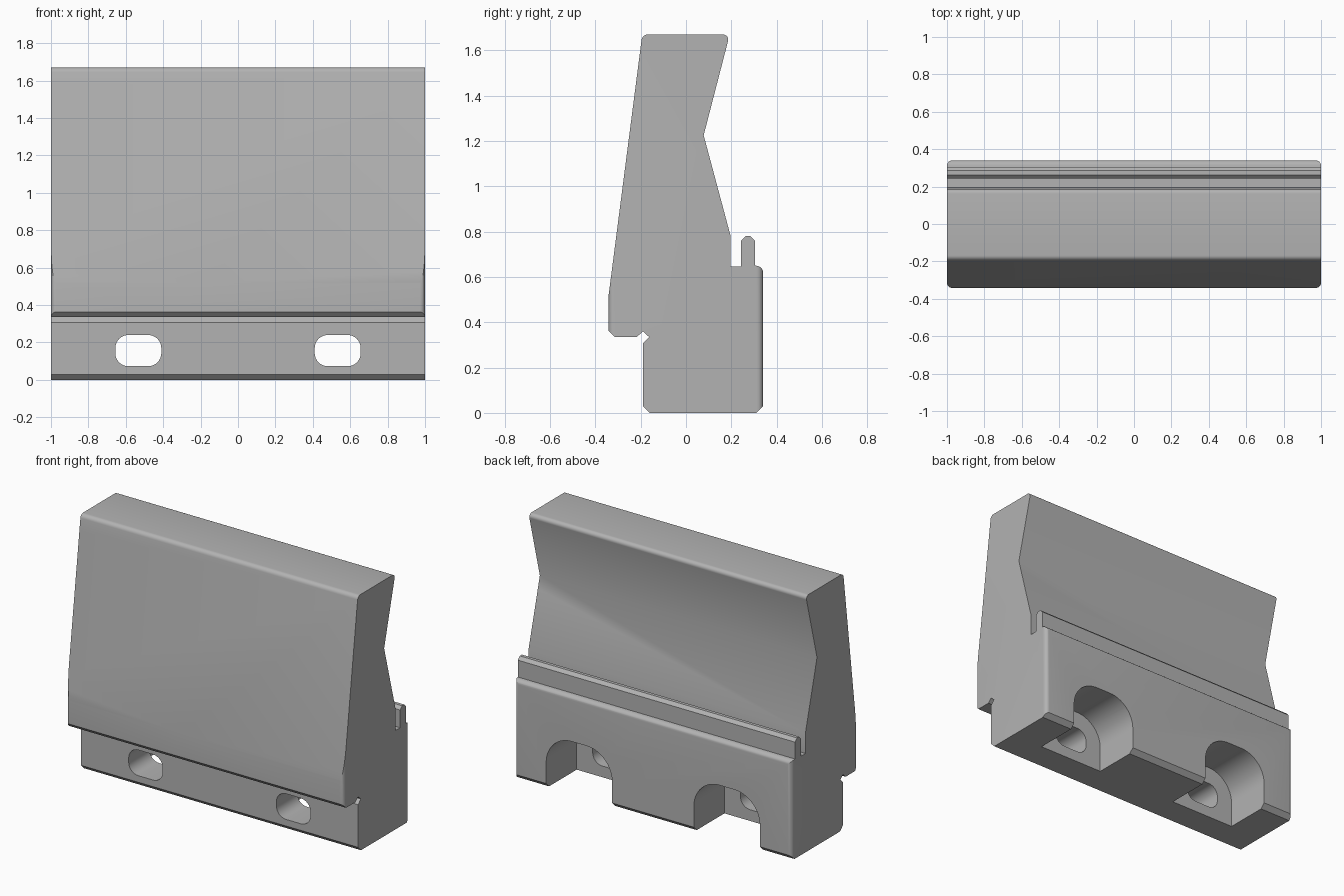
import bpy, math
from mathutils import Vector

cube = bpy.data.objects.get("Cube")
if cube:
    bpy.data.objects.remove(cube, do_unlink=True)

grey = bpy.data.materials.new("light_grey")
grey.use_nodes = True
color = (0.45, 0.45, 0.45, 1)
grey.diffuse_color = color
grey.node_tree.nodes["Principled BSDF"].inputs["Base Color"].default_value = color


def fillet(corners):
    """Corners are (u, v, setback, segments); one segment gives a chamfer."""
    out = []
    for i, (u, v, r, n) in enumerate(corners):
        p = Vector((u, v))
        if not r:
            out.append(p)
            continue
        a = (Vector(corners[i - 1][:2]) - p).normalized()
        b = (Vector(corners[(i + 1) % len(corners)][:2]) - p).normalized()
        half = a.angle(b) / 2
        centre = p + (a + b).normalized() * r / math.cos(half)
        start, end = p + a * r - centre, p + b * r - centre
        sweep = math.pi - 2 * half
        for k in range(n + 1):
            t = k / n
            out.append(centre + (start * math.sin((1 - t) * sweep)
                                 + end * math.sin(t * sweep)) / math.sin(sweep))
    return out


def prism(name, outline, lo, hi, place):
    """Extrude an outline from lo to hi; place maps (u, v, depth) to space."""
    n = len(outline)
    verts = [place(p.x, p.y, d) for d in (lo, hi) for p in outline]
    faces = [list(range(n))[::-1], list(range(n, 2 * n))]
    faces += [(i, (i + 1) % n, n + (i + 1) % n, n + i) for i in range(n)]
    mesh = bpy.data.meshes.new(name)
    mesh.from_pydata(verts, [], faces)
    mesh.materials.append(grey)
    obj = bpy.data.objects.new(name, mesh)
    bpy.context.collection.objects.link(obj)
    bpy.context.view_layer.objects.active = obj
    for o in bpy.context.selected_objects:
        o.select_set(False)
    obj.select_set(True)
    bpy.ops.object.mode_set(mode='EDIT')
    bpy.ops.mesh.select_all(action='SELECT')
    bpy.ops.mesh.normals_make_consistent(inside=False)
    bpy.ops.object.mode_set(mode='OBJECT')
    return obj


def rounded_rect(u0, u1, v0, v1, r, n):
    return fillet([(u0, v0, r, n), (u1, v0, r, n), (u1, v1, r, n), (u0, v1, r, n)])


def combine(target, tool, operation):
    tool.hide_render = True
    bpy.context.view_layer.objects.active = target
    mod = target.modifiers.new(operation.lower(), 'BOOLEAN')
    mod.operation, mod.object, mod.solver = operation, tool, 'EXACT'
    bpy.ops.object.modifier_apply(modifier=mod.name)
    bpy.data.objects.remove(tool, do_unlink=True)


# Side profile of the jaw: foot, back lip and groove, waisted back, sloped front
profile = fillet([
    (-0.19, 0, 0.03, 1), (0.34, 0, 0.03, 1),
    (0.34, 0.645, 0.025, 6), (0.305, 0.65, 0, 0),
    (0.305, 0.78, 0.02, 1), (0.243, 0.78, 0.02, 1),
    (0.243, 0.645, 0, 0), (0.197, 0.645, 0, 0), (0.197, 0.78, 0, 0),
    (0.078, 1.225, 0, 0), (0.193, 1.67, 0.03, 6), (-0.193, 1.67, 0.025, 6),
    (-0.342, 0.515, 0, 0), (-0.342, 0.335, 0.028, 1),
    (-0.217, 0.335, 0, 0), (-0.19, 0.36, 0, 0),
    (-0.163, 0.335, 0, 0), (-0.19, 0.308, 0, 0)])
jaw = prism("jaw_block", profile, -1, 1, lambda u, v, d: (d, u, v))

# Rounded upright corners
footprint = prism("footprint", rounded_rect(-1, 1, -0.342, 0.34, 0.028, 6),
                  -0.5, 2, lambda u, v, d: (u, v, d))
combine(jaw, footprint, 'INTERSECT')

# Arched rear pockets and the bolt slots through their floors
for side in (-1, 1):
    x = side * 0.533
    arch = fillet([(x - 0.238, -0.2, 0, 0), (x + 0.238, -0.2, 0, 0),
                   (x + 0.238, 0.353, 0.185, 16), (x - 0.238, 0.353, 0.185, 16)])
    combine(jaw, prism("pocket_cutter", arch, 0.025, 0.6,
                       lambda u, v, d: (u, d, v)), 'DIFFERENCE')
    slot = rounded_rect(x - 0.123, x + 0.123, 0.073, 0.24, 0.07, 8)
    combine(jaw, prism("slot_cutter", slot, -0.5, 0.2,
                       lambda u, v, d: (u, d, v)), 'DIFFERENCE')

jaw.select_set(True)
bpy.context.view_layer.objects.active = jaw
bpy.ops.object.shade_smooth_by_angle(angle=math.radians(30))
